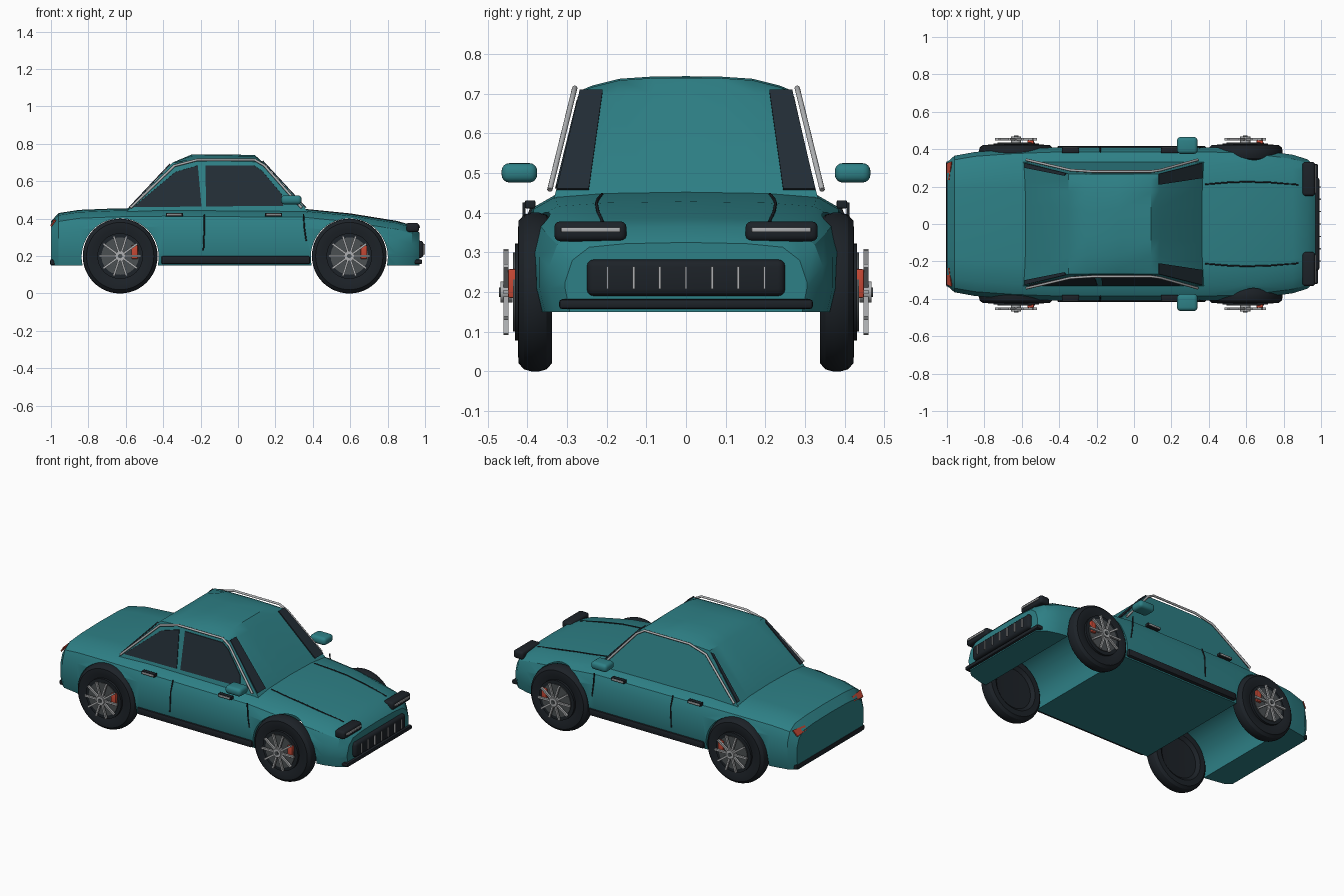
import bpy, bmesh, math
from mathutils import Matrix, Vector

old = bpy.data.objects.get("Cube")
if old:
    bpy.data.objects.remove(old, do_unlink=True)


def material(name, rgb):
    m = bpy.data.materials.new(name)
    m.use_nodes = True
    m.diffuse_color = (*rgb, 1)
    node = next(n for n in m.node_tree.nodes if n.type == 'BSDF_PRINCIPLED')
    node.inputs["Base Color"].default_value = (*rgb, 1)
    return m


TEAL = material("teal_paint", (0.027, 0.216, 0.238))
GLASS = material("dark_glass", (0.016, 0.026, 0.036))
RUBBER = material("black_rubber", (0.012, 0.016, 0.021))
SILVER = material("silver", (0.42, 0.43, 0.44))
GREY = material("brake_grey", (0.07, 0.08, 0.085))
RED = material("signal_red", (0.56, 0.065, 0.035))


def finish(name, bm, mat):
    bmesh.ops.recalc_face_normals(bm, faces=bm.faces)
    me = bpy.data.meshes.new(name)
    bm.to_mesh(me)
    bm.free()
    me.materials.append(mat)
    ob = bpy.data.objects.new(name, me)
    bpy.context.collection.objects.link(ob)
    return ob


def box(name, lo, hi, mat, bevel=0.0, segments=2):
    lo, hi = Vector(lo), Vector(hi)
    bm = bmesh.new()
    bmesh.ops.create_cube(bm, size=1, matrix=Matrix.LocRotScale((lo + hi) / 2, None, hi - lo))
    if bevel:
        bmesh.ops.bevel(bm, geom=bm.edges[:], offset=bevel, segments=segments,
                        profile=0.5, affect='EDGES')
    return finish(name, bm, mat)


def sided_box(name, lo, hi, side, mat, bevel=0.0, segments=2):
    ys = sorted((lo[1] * side, hi[1] * side))
    return box(name, (lo[0], ys[0], lo[2]), (hi[0], ys[1], hi[2]), mat, bevel, segments)


def cylinder(name, centre, radius, depth, mat, segments=40):
    bm = bmesh.new()
    bmesh.ops.create_cone(bm, cap_ends=True, segments=segments, radius1=radius, radius2=radius,
                          depth=depth, matrix=Matrix.Translation(centre) @ Matrix.Rotation(math.pi / 2, 4, 'X'))
    return finish(name, bm, mat)


def tube(name, points, radius, mat):
    cu = bpy.data.curves.new(name, 'CURVE')
    cu.dimensions = '3D'
    cu.bevel_depth = radius
    cu.bevel_resolution = 2
    cu.use_fill_caps = True
    sp = cu.splines.new('POLY')
    sp.points.add(len(points) - 1)
    for p, co in zip(sp.points, points):
        p.co = (*co, 1)
    cu.materials.append(mat)
    ob = bpy.data.objects.new(name, cu)
    bpy.context.collection.objects.link(ob)


def plate(name, points, direction, mat):
    # thin slab: polygon pushed out by direction
    bm = bmesh.new()
    face = bm.faces.new([bm.verts.new(p) for p in points])
    ext = bmesh.ops.extrude_face_region(bm, geom=[face])
    verts = [g for g in ext["geom"] if isinstance(g, bmesh.types.BMVert)]
    bmesh.ops.translate(bm, verts=verts, vec=direction)
    return finish(name, bm, mat)


def loft(name, rings, mat, cyclic):
    bm = bmesh.new()
    rows = [[bm.verts.new(p) for p in ring] for ring in rings]
    n = len(rows[0])
    for a, b in zip(rows, rows[1:]):
        for i in range(n if cyclic else n - 1):
            j = (i + 1) % n
            bm.faces.new((a[i], a[j], b[j], b[i]))
    if cyclic:
        bm.faces.new(rows[0])
        bm.faces.new(rows[-1])
    else:
        bm.faces.new([r[0] for r in rows])
        bm.faces.new([r[-1] for r in rows])
        bm.faces.new(rows[0] + rows[-1][::-1])
    return finish(name, bm, mat)


# Lower body: stations of (x, top height, half width)
BOTTOM = 0.15
STATIONS = [(-1.0, 0.385, 0.33), (-0.96, 0.43, 0.365), (-0.85, 0.447, 0.385), (-0.65, 0.455, 0.4),
            (-0.4, 0.458, 0.41), (0.35, 0.453, 0.41), (0.6, 0.428, 0.405), (0.85, 0.388, 0.37),
            (0.93, 0.365, 0.345), (0.97, 0.325, 0.305)]


def body_top(x):
    for (x0, z0, _), (x1, z1, _) in zip(STATIONS, STATIONS[1:]):
        if x <= x1:
            return z0 + (z1 - z0) * (x - x0) / (x1 - x0)


def section(x, top, w):
    half = [(0.5, top - 0.003), (0.8, top - 0.012), (0.94, top - 0.045), (1, top - 0.1),
            (1, BOTTOM + 0.06), (0.96, BOTTOM)]
    right = [(x, f * w, z) for f, z in half]
    return [(x, 0, top)] + right + [(x, -y, z) for x, y, z in reversed(right)]


body = loft("lower_body", [section(*s) for s in STATIONS], TEAL, True)

# Wheel arches cut right across the body
WHEELS = (-0.63, 0.595)
for wx in WHEELS:
    cutter = cylinder("arch_cutter", (wx, 0, 0.195), 0.206, 1.2, TEAL, 64)
    cutter.hide_render = True
    mod = body.modifiers.new("arch", 'BOOLEAN')
    mod.operation = 'DIFFERENCE'
    mod.solver = 'EXACT'
    mod.object = cutter
    bpy.context.view_layer.objects.active = body
    bpy.ops.object.modifier_apply(modifier=mod.name)
    bpy.data.objects.remove(cutter, do_unlink=True)

# Cabin with tapering sides and a crowned roof
def cabin_y(z):
    return 0.328 - 0.245 * (z - 0.455)


CABIN = [(-0.6, 0.43), (-0.58, 0.455), (-0.35, 0.7), (-0.25, 0.742), (-0.08, 0.744), (0.09, 0.74),
         (0.135, 0.7), (0.36, 0.455), (0.38, 0.43)]
FRACTIONS = (-1, -0.9, -0.65, -0.3, 0, 0.3, 0.65, 0.9, 1)
rings = []
for x, z in CABIN:
    drop = 0.036 if z > 0.72 else 0.0
    rings.append([(x, t * cabin_y(z - drop * t ** 4), z - drop * t ** 4) for t in FRACTIONS])
loft("cabin", rings, TEAL, False)

# Side windows
WINDOWS = {"rear_side_window": [(-0.56, 0.462), (-0.335, 0.65), (-0.215, 0.685), (-0.195, 0.466)],
           "front_side_window": [(-0.175, 0.685), (0.085, 0.685), (0.13, 0.655), (0.235, 0.53),
                                 (0.242, 0.47), (-0.17, 0.466)]}
for name, pts in WINDOWS.items():
    plate(name, [(x, -cabin_y(z) + 0.003, z) for x, z in pts], (0, -0.007, -0.001), GLASS)

RAIL = [(-0.575, 0.458), (-0.34, 0.683), (-0.22, 0.714), (0.09, 0.714), (0.14, 0.685), (0.34, 0.458)]
for s in (-1, 1):
    # Glass strips at the edges of the windscreen and rear screen
    plate("windscreen_edge", [(0.36, 0.245 * s, 0.457), (0.36, 0.326 * s, 0.457),
                              (0.13, 0.268 * s, 0.706), (0.13, 0.21 * s, 0.706)], (0.005, 0, 0.004), GLASS)
    plate("rear_screen_edge", [(-0.58, 0.3 * s, 0.457), (-0.58, 0.325 * s, 0.457),
                               (-0.36, 0.272 * s, 0.691), (-0.37, 0.258 * s, 0.68)], (-0.005, 0, 0.004), GLASS)
    # Bright trim over the side windows
    tube("window_trim", [(x, s * (cabin_y(z) + 0.016), z) for x, z in RAIL], 0.007, SILVER)

    # Mirrors, handles, sills
    sided_box("door_mirror", (0.23, 0.375, 0.476), (0.34, 0.465, 0.525), s, TEAL, 0.02, 4)
    for hx in (-0.38, 0.15):
        sided_box("handle_recess", (hx - 0.006, 0.38, 0.411), (hx + 0.086, 0.406, 0.431), s, RUBBER, 0.003)
        sided_box("door_handle", (hx, 0.385, 0.415), (hx + 0.08, 0.41, 0.427), s, SILVER, 0.004)
    sided_box("side_sill", (-0.41, 0.38, 0.157), (0.385, 0.417, 0.2), s, RUBBER, 0.008)

    # Panel gaps
    tube("door_gap", [(-0.18, 0.386 * s, 0.42), (-0.18, 0.41 * s, 0.355), (-0.185, 0.41 * s, 0.23)], 0.004, RUBBER)
    tube("fender_gap", [(0.35, 0.408 * s, 0.425), (0.355, 0.41 * s, 0.35), (0.365, 0.409 * s, 0.28)], 0.004, RUBBER)
    tube("bonnet_gap", [(x, y * s, body_top(x) - 0.004) for x, y in
                        ((0.38, 0.212), (0.5, 0.222), (0.6, 0.226), (0.73, 0.222), (0.88, 0.21))],
         0.004, RUBBER)

    # Lights
    sided_box("headlight", (0.9, 0.15, 0.328), (0.968, 0.332, 0.378), s, RUBBER, 0.015, 3)
    sided_box("headlight_strip", (0.955, 0.165, 0.351), (0.974, 0.315, 0.363), s, SILVER, 0.003)
    plate("tail_light", [(-0.998, 0.235 * s, 0.362), (-0.998, 0.325 * s, 0.355),
                         (-0.972, 0.335 * s, 0.39), (-0.985, 0.235 * s, 0.387)], (-0.004, 0, 0.006), RED)

# Grille and bumpers
box("grille", (0.94, -0.25, 0.19), (0.992, 0.25, 0.282), RUBBER, 0.018, 3)
for i in range(-3, 4):
    box("grille_bar", (0.98, i * 0.066 - 0.003, 0.208), (1.0, i * 0.066 + 0.003, 0.264), SILVER)
box("front_bumper", (0.91, -0.32, 0.157), (0.985, 0.32, 0.182), RUBBER, 0.008)
box("rear_bumper", (-1.004, -0.335, 0.152), (-0.955, 0.335, 0.182), RUBBER, 0.006)

# Wheels
TYRE = [(0, -0.02), (0.125, -0.025), (0.145, -0.042), (0.18, -0.042), (0.195, -0.028), (0.2, -0.01),
        (0.2, 0.01), (0.195, 0.028), (0.18, 0.042), (0.145, 0.044), (0.125, 0.036), (0, 0.034)]


def wheel(cx, s):
    bm = bmesh.new()
    vs = [bm.verts.new((cx + r, s * (0.38 + y), 0.2)) for r, y in TYRE]
    edges = [bm.edges.new(e) for e in zip(vs, vs[1:])]
    bmesh.ops.spin(bm, geom=vs + edges, cent=(cx, 0, 0.2), axis=(0, 1, 0),
                   angle=math.tau, steps=48, use_merge=False)
    bmesh.ops.remove_doubles(bm, verts=bm.verts, dist=0.0002)
    finish("tyre", bm, RUBBER)
    cylinder("rim_back", (cx, 0.424 * s, 0.2), 0.122, 0.014, RUBBER)
    cylinder("brake_disc", (cx, 0.43 * s, 0.2), 0.1, 0.012, GREY)
    sided_box("brake_caliper", (cx + 0.06, 0.425, 0.185), (cx + 0.095, 0.449, 0.258), s, RED, 0.005)
    bm = bmesh.new()
    for i in range(10):
        turn = Matrix.Translation((cx, 0.454 * s, 0.2)) @ Matrix.Rotation(math.tau * i / 10, 4, 'Y')
        bmesh.ops.create_cube(bm, size=1, matrix=turn @ Matrix.LocRotScale(
            (0.065, 0, 0), None, (0.094, 0.013, 0.011)))
    finish("spokes", bm, SILVER)
    cylinder("wheel_hub", (cx, 0.452 * s, 0.2), 0.027, 0.03, SILVER, 24)
    cylinder("hub_cap", (cx, 0.466 * s, 0.2), 0.012, 0.012, GREY, 16)


for wx in WHEELS:
    for s in (-1, 1):
        wheel(wx, s)

# Smooth shading with sharp creases kept
bpy.ops.object.select_all(action='DESELECT')
for ob in bpy.context.collection.objects:
    if ob.type == 'MESH':
        ob.select_set(True)
        bpy.context.view_layer.objects.active = ob
bpy.ops.object.shade_smooth_by_angle(angle=math.radians(30))
